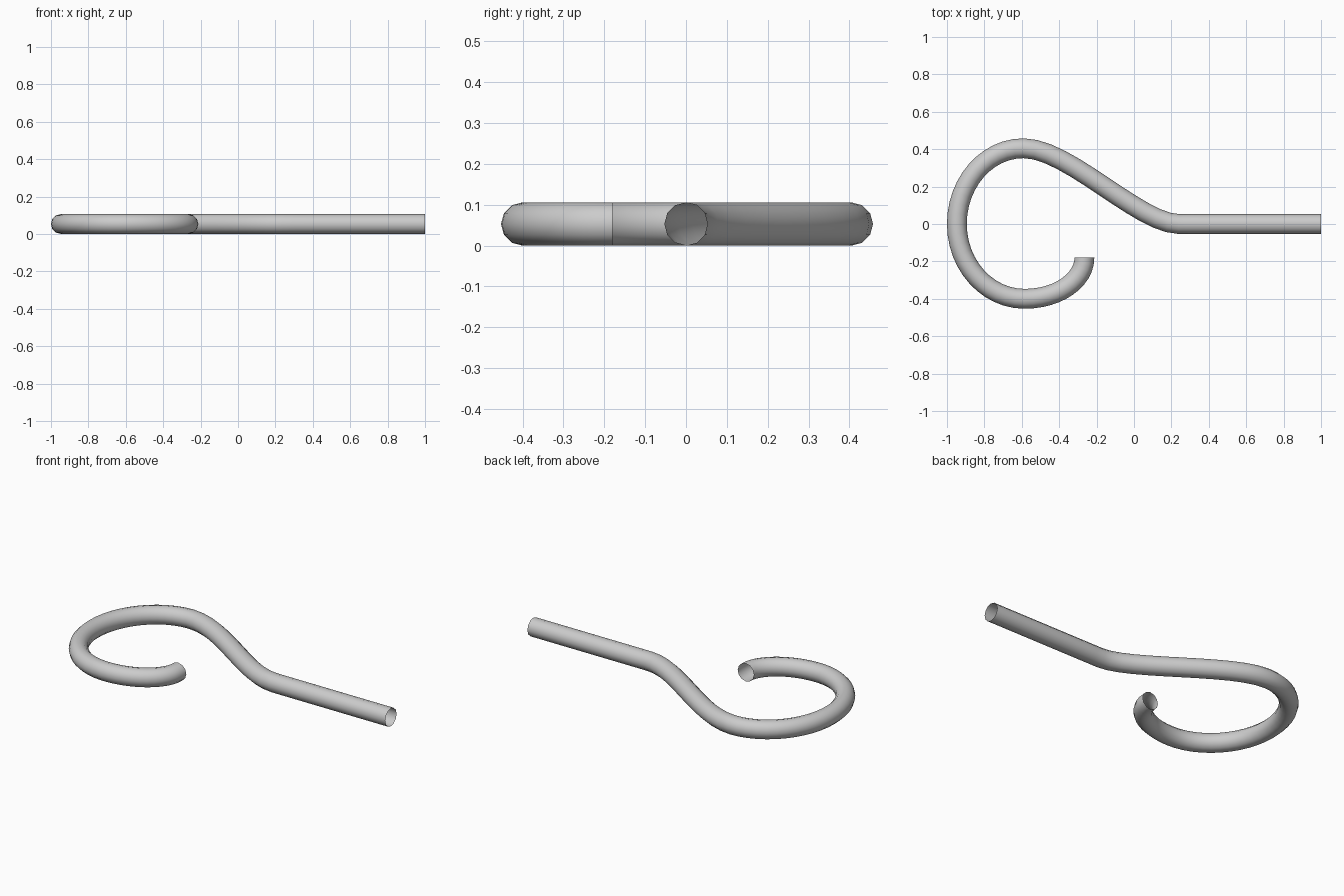
import bpy
from mathutils import Vector

cube = bpy.data.objects.get("Cube")
if cube:
    bpy.data.objects.remove(cube)

RADIUS = 0.053

# Plain grey material
metal = bpy.data.materials.new("light_grey")
metal.use_nodes = True
grey = (0.6, 0.6, 0.6, 1)
metal.diffuse_color = grey
metal.node_tree.nodes["Principled BSDF"].inputs["Base Color"].default_value = grey

# Rod centreline: point, handle direction, incoming and outgoing handle lengths
path = [
    ((1.0, 0.0), (-1, 0), 0.25, 0.25),
    ((0.24, 0.0), (-1, 0), 0.25, 0.21),
    ((-0.59, 0.405), (-1, 0), 0.24, 0.20),
    ((-0.947, 0.0), (0, -1), 0.22, 0.22),
    ((-0.585, -0.40), (1, 0), 0.20, 0.18),
    ((-0.265, -0.18), (0, 1), 0.12, 0.12),
]
curve = bpy.data.curves.new("hook_rod", "CURVE")
curve.dimensions = "3D"
curve.resolution_u = 12
curve.bevel_depth = RADIUS
curve.bevel_resolution = 4
curve.use_fill_caps = False  # open tube ends
spline = curve.splines.new("BEZIER")
spline.bezier_points.add(len(path) - 1)
for bp, (pos, direction, before, after) in zip(spline.bezier_points, path):
    co = Vector((*pos, RADIUS))
    d = Vector((*direction, 0))
    bp.handle_left_type = bp.handle_right_type = "FREE"
    bp.co = co
    bp.handle_left = co - d * before
    bp.handle_right = co + d * after

rod = bpy.data.objects.new("hook_rod", curve)
bpy.context.collection.objects.link(rod)
curve.materials.append(metal)

# Turn the swept rod into a smooth mesh
bpy.ops.object.select_all(action="DESELECT")
rod.select_set(True)
bpy.context.view_layer.objects.active = rod
bpy.ops.object.convert(target="MESH")
bpy.ops.object.shade_smooth()
